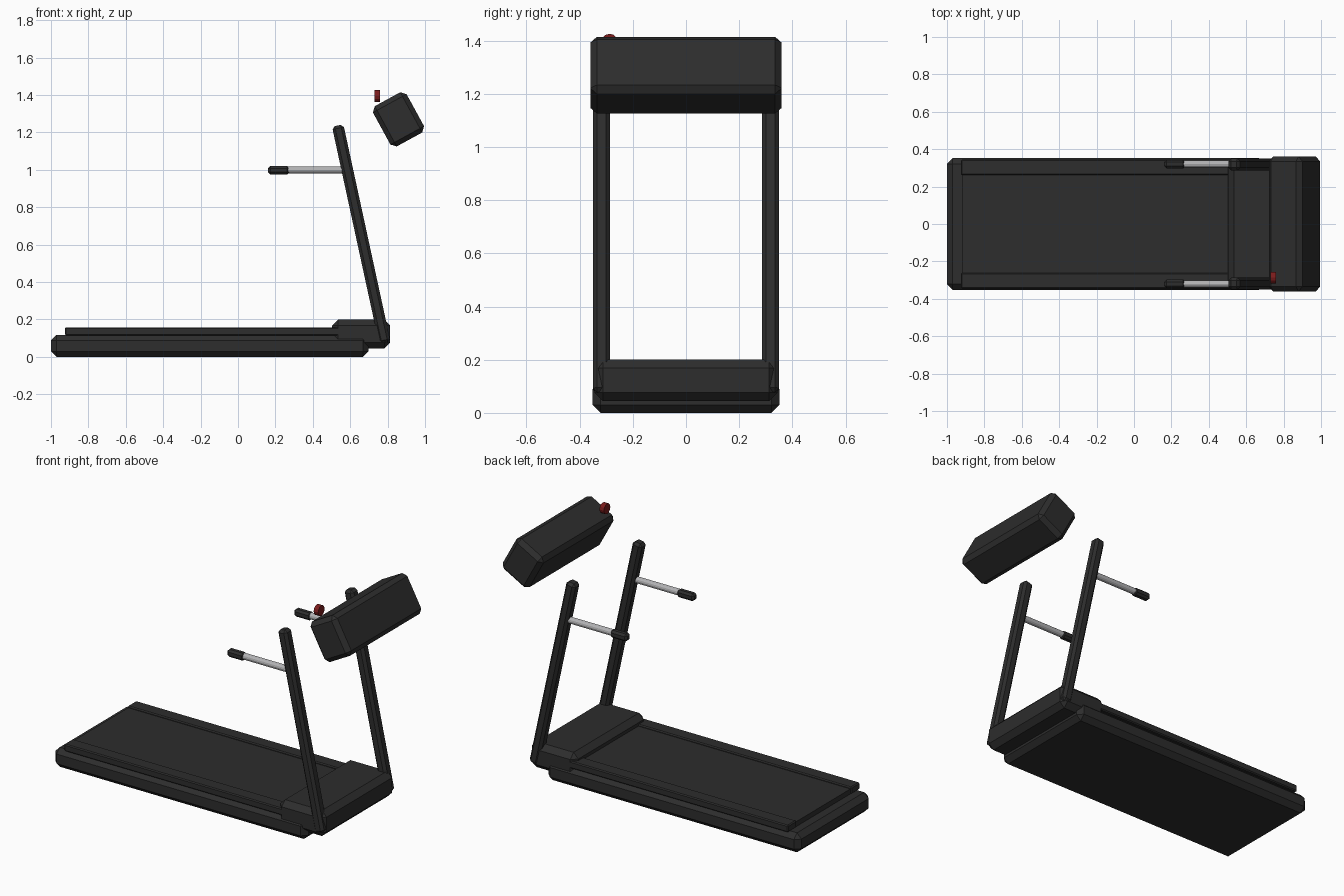
import bpy, math
from mathutils import Vector

if "Cube" in bpy.data.objects:
    bpy.data.objects.remove(bpy.data.objects["Cube"])


def material(name, rgb):
    m = bpy.data.materials.new(name)
    m.diffuse_color = (*rgb, 1)
    m.use_nodes = True
    m.node_tree.nodes["Principled BSDF"].inputs["Base Color"].default_value = m.diffuse_color
    return m


BLACK = material("black plastic", (0.026, 0.026, 0.026))
METAL = material("brushed metal", (0.45, 0.45, 0.46))
RED = material("dark red", (0.20, 0.012, 0.012))


def box(name, center, size, bevel, mat, tilt=0.0):
    """Chamfered box, tilted about the y axis."""
    bpy.ops.mesh.primitive_cube_add(size=1, location=center)
    o = bpy.context.object
    o.name = name
    o.scale = size
    bpy.ops.object.transform_apply(location=False, rotation=False, scale=True)
    o.rotation_euler.y = tilt
    if bevel:
        b = o.modifiers.new("chamfer", 'BEVEL')
        b.width = bevel
        b.segments = 1
    o.data.materials.append(mat)
    return o


def span_box(name, lo, hi, bevel, mat):
    lo, hi = Vector(lo), Vector(hi)
    return box(name, (lo + hi) / 2, hi - lo, bevel, mat)


def rod(name, center, radius, length, sides, mat):
    """Cylinder lying along x."""
    bpy.ops.mesh.primitive_cylinder_add(vertices=sides, radius=radius, depth=length,
                                        location=center, rotation=(0, math.pi / 2, 0))
    o = bpy.context.object
    o.name = name
    o.data.materials.append(mat)
    return o


# Deck, running belt and motor hood
span_box("deck", (-1.0, -0.352, 0.0), (0.697, 0.352, 0.118), 0.03, BLACK)
span_box("running_belt", (-0.92, -0.262, 0.10), (0.56, 0.262, 0.148), 0, BLACK)
span_box("motor_hood", (0.503, -0.345, 0.045), (0.814, 0.345, 0.20), 0.032, BLACK)

# Parts repeated on both sides
bottom, top = Vector((0.785, 0, 0.075)), Vector((0.533, 0, 1.237))
lean = top - bottom
for side, s in (("left", 1), ("right", -1)):
    span_box(side + "_side_rail", (-0.925, s * 0.303 - 0.042, 0.115),
             (0.56, s * 0.303 + 0.042, 0.158), 0.006, BLACK)
    mid = (bottom + top) / 2
    box(side + "_upright", (mid.x, s * 0.318, mid.z), (0.062, 0.064, lean.length),
        0.015, BLACK, math.atan2(lean.x, lean.z))
    rod(side + "_handle_bar", (0.415, s * 0.32, 1.0), 0.019, 0.31, 12, METAL)
    box(side + "_handle_grip", (0.218, s * 0.32, 0.998), (0.114, 0.045, 0.045),
        0.012, BLACK)

# Tilted console with its emergency stop knob
box("console", (0.858, 0, 1.27), (0.205, 0.72, 0.245), 0.025, BLACK, -0.5)
rod("stop_knob", (0.745, -0.287, 1.395), 0.031, 0.03, 12, RED)
